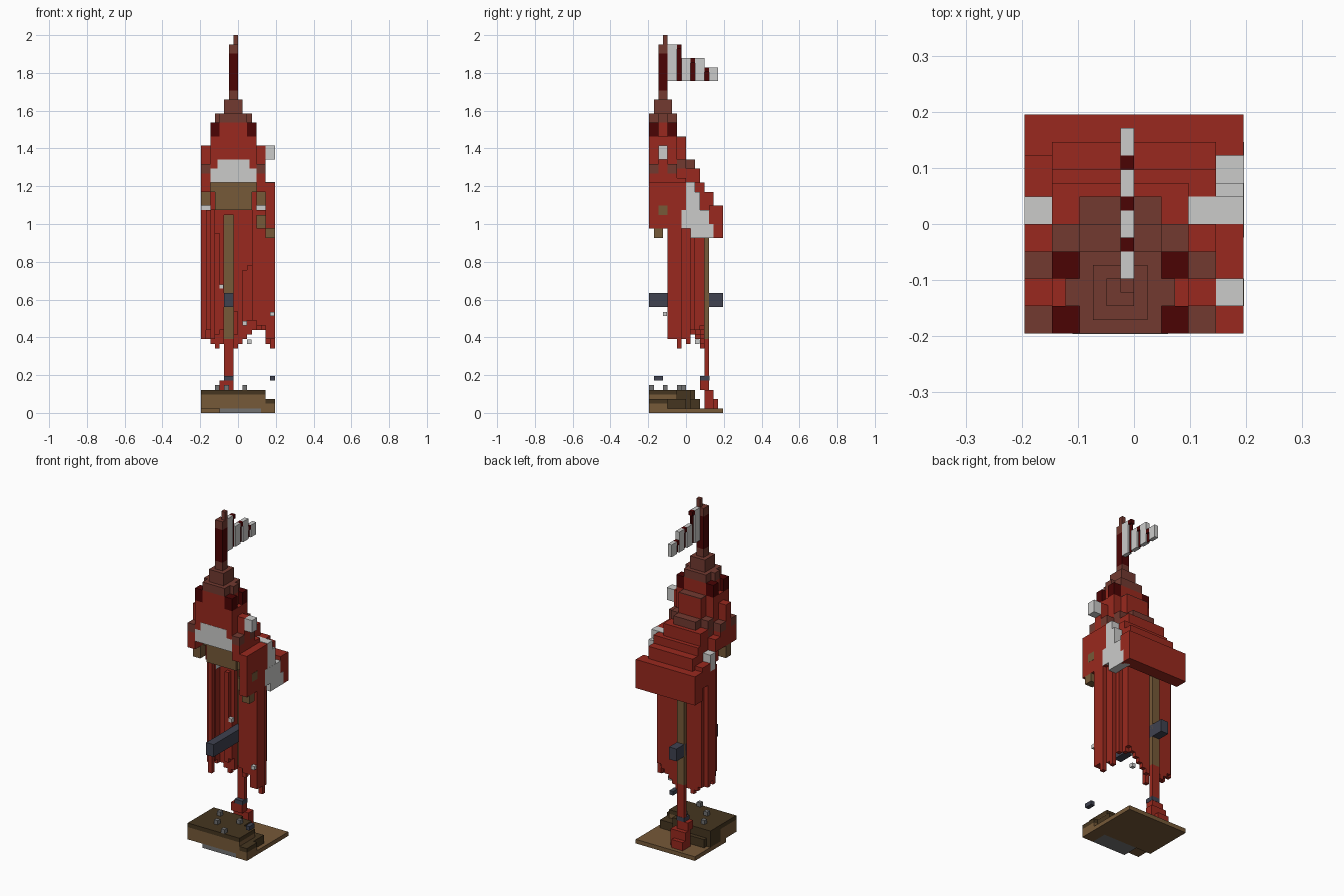
import bpy
import bmesh
import random

random.seed(4)
UNIT = 2 / 82          # one cube of the blocky grid
WIDTH = 16             # footprint in cubes
HOOD_AXIS = 7          # the hood is mirrored about this column

if "Cube" in bpy.data.objects:
    bpy.data.objects.remove(bpy.data.objects["Cube"], do_unlink=True)


def material(name, r, g, b):
    mat = bpy.data.materials.new(name)
    mat.use_nodes = True
    mat.diffuse_color = (r, g, b, 1)
    mat.node_tree.nodes["Principled BSDF"].inputs["Base Color"].default_value = (r, g, b, 1)
    return mat


red = material("cloth red", .32, .022, .013)
dark_red = material("dark red", .07, .001, .001)
maroon = material("maroon brown", .17, .042, .03)
wood = material("wood brown", .18, .1, .04)
earth = material("dark earth", .06, .036, .014)
pale = material("pale grey", .6, .6, .59)
stone = material("stone grey", .17, .17, .17)
steel = material("blue steel", .05, .054, .08)


def add_cuboid(bm, x, y, z):
    corners = [bm.verts.new(((i - WIDTH / 2) * UNIT, (j - WIDTH / 2) * UNIT, k * UNIT))
               for k in z for j in y for i in x]
    for face in ("0231", "4576", "0154", "2673", "0462", "1375"):
        bm.faces.new([corners[int(c)] for c in face])


def finish(name, mat, bm):
    bmesh.ops.recalc_face_normals(bm, faces=bm.faces)
    mesh = bpy.data.meshes.new(name)
    bm.to_mesh(mesh)
    bm.free()
    mesh.materials.append(mat)
    bpy.context.collection.objects.link(bpy.data.objects.new(name, mesh))


def block(name, mat, x, y, z, mirror=False):
    bm = bmesh.new()
    add_cuboid(bm, x, y, z)
    if mirror:
        add_cuboid(bm, (2 * HOOD_AXIS - x[1], 2 * HOOD_AXIS - x[0]), y, z)
    finish(name, mat, bm)


# Ground plate and earth mound, deeper on one side
block("ground_plate", wood, x=(0, 16), y=(4, 16), z=(0, 1))
block("ground_corner", wood, x=(13, 16), y=(0, 4), z=(0, 1))
block("ground_stone", stone, x=(4, 13), y=(0, 4), z=(0, 1))
block("mound", wood, x=(0, 14), y=(0, 6), z=(1, 4))
block("mound_top", earth, x=(0, 14), y=(0, 6), z=(4, 5))
block("mound_rear", earth, x=(0, 11), y=(6, 9), z=(1, 5))
block("mound_back", earth, x=(0, 8), y=(9, 10), z=(1, 5))
block("mound_low_step", earth, x=(1, 10), y=(9, 11), z=(1, 3))
block("mound_shoulder", wood, x=(14, 16), y=(0, 4), z=(1, 2))
block("mound_shoulder_top", earth, x=(14, 16), y=(0, 4), z=(2, 3))
block("mound_side_step", earth, x=(11, 15), y=(4, 8), z=(1, 3))
for px, py in ((9, 0), (9, 6), (5, 3), (3, 7)):
    block("pebble", stone, x=(px, px + 1), y=(py, py + 1), z=(5, 6))

# Foot, leg and back pole
block("foot", red, x=(4, 8), y=(12, 14), z=(1, 5))
block("toe", red, x=(4, 7), y=(14, 15), z=(1, 3))
block("ankle", red, x=(4, 7), y=(11, 13), z=(5, 7))
block("leg", red, x=(5, 7), y=(12, 13), z=(5, 16))
block("ankle_band", steel, x=(4.95, 7.05), y=(11, 13.05), z=(7, 8))
block("back_pole", wood, x=(5, 7), y=(12, 13), z=(16, 44))
block("cross_bar", steel, x=(5, 7), y=(0, 16), z=(23, 26))
block("loose_stud", steel, x=(15, 16), y=(1, 3), z=(7, 8))


# Ragged cloak: a shell of columns with uneven hems, open at the front
FRONT, BACK = 4, 11


def inside(i, j):
    middle = 8 - .8 * max(0, i - 11) + .5 * max(0, 2 - i)
    return ((i - 7.5) / 8.2) ** 2 + ((j - middle) / 4.6) ** 2 <= 1


cloak = bmesh.new()
for i in range(WIDTH):
    for j in range(FRONT, BACK + 1):
        edge = inside(i, j) and not all(
            inside(i + a, j + b) and FRONT < j < BACK
            for a, b in ((1, 0), (-1, 0), (0, 1), (0, -1)))
        opening = i in (5, 6) or (2 < i < 11 and j < 8)
        if not edge or opening:
            continue
        hem = random.choice((14, 14, 15, 16))
        if i in (0, 1, 9, 10):
            hem += 2
        elif i in (11, 12, 13):
            hem += 4
        add_cuboid(cloak, (i, i + 1), (j, j + 1), (hem, 44))
        # inner folds on the back columns
        if j == BACK and random.random() < .5:
            add_cuboid(cloak, (i, i + 1), (j - 1, j), (hem + 3, random.randint(22, 40)))
finish("cloak", red, cloak)
for px, py, pz in ((4, 10, 27), (9, 9, 19), (15, 3, 21), (10, 10, 15)):
    block("cloak_speck", pale, x=(px, px + .9), y=(py, py + .9), z=(pz, pz + .9))

# Torso, chest and face opening
block("torso", red, x=(2, 12), y=(4, 11), z=(44, 53))
block("chest_upper", wood, x=(2, 12), y=(3, 5), z=(48, 50))
block("chest_lower", wood, x=(3, 11), y=(3, 5), z=(44, 48))
block("face", pale, x=(2, 12), y=(0, 6), z=(50, 53))
block("face_upper", pale, x=(3.5, 10.5), y=(-.05, 1), z=(53, 55))

# Hood with its raised back and corner blocks
block("hood", red, x=(2, 12), y=(0, 6), z=(53, 60))
block("hood_back", red, x=(4, 10), y=(6, 8), z=(53, 59.8))
block("hood_back_trim", maroon, x=(4, 10), y=(6, 8), z=(59.8, 60))
block("hood_back_corner", maroon, x=(2, 4), y=(6, 8), z=(50, 55), mirror=True)
block("hood_crown", red, x=(4, 10), y=(0, 6), z=(60, 63))
block("hood_crown_wings", red, x=(3, 11), y=(2, 4), z=(60, 63))
block("hood_corner_front", dark_red, x=(2, 4), y=(0, 2), z=(60, 63), mirror=True)
block("hood_corner_back", dark_red, x=(2, 4), y=(4, 6), z=(60, 63), mirror=True)

# Hood sleeves, hands and cuffs on both sides
block("hood_sleeve", red, x=(0, 2), y=(0, 8), z=(48, 51), mirror=True)
block("sleeve_ridge", red, x=(0, 2), y=(2, 4), z=(51, 58), mirror=True)
for start in (0, 4):
    block("sleeve_step", red, x=(0, 2), y=(start, start + 2), z=(51, 52), mirror=True)
    block("sleeve_trim", maroon, x=(0, 2), y=(start, start + 2), z=(52, 54), mirror=True)
block("hood_hand", wood, x=(0, 2), y=(2, 4), z=(45, 48), mirror=True)
block("cuff", pale, x=(0, 2), y=(8, 10), z=(40, 48), mirror=True)
block("shoulder_cube", pale, x=(14, 16), y=(2, 4), z=(55, 58))

# Stepped cap, spike and tip
block("cap_low", maroon, x=(4, 10), y=(0, 6), z=(63, 65))
block("cap_low_wings", maroon, x=(3, 11), y=(2, 4), z=(63, 65))
block("cap_high", maroon, x=(5, 9), y=(1, 5), z=(65, 68))
block("spike_foot", maroon, x=(6, 8), y=(2, 4), z=(68, 70))
block("spike", dark_red, x=(6, 8), y=(2, 4), z=(70, 78))
block("spike_head", maroon, x=(6, 8), y=(2, 4), z=(78, 80))
block("spike_tip", maroon, x=(7, 8), y=(3, 4), z=(80, 82))

# Pennant: pale panels with recessed dark stripes capped at the top
start = 4
for panel_top, stripe_top in ((80, 80), (77, 77), (77, 75), (75, None)):
    block("pennant_panel", pale, x=(7, 8), y=(start, start + 2), z=(72, panel_top))
    start += 2
    if stripe_top:
        block("pennant_stripe", dark_red, x=(7.4, 7.6), y=(start, start + 1),
              z=(72, stripe_top))
        block("pennant_cap", dark_red, x=(7, 8), y=(start, start + 1),
              z=(stripe_top - 1, stripe_top))
        start += 1

# Mantle stepping down over the back
block("mantle_collar", red, x=(3, 11), y=(8, 10), z=(48, 51))
block("mantle_collar_trim", maroon, x=(4, 10), y=(8, 10), z=(51, 55))
block("mantle_upper", red, x=(2, 14), y=(8, 12), z=(44, 50))
block("mantle_middle", red, x=(2, 14), y=(11, 14), z=(43, 48))
block("mantle_hem", red, x=(0, 16), y=(13, 16), z=(38, 45))
block("mantle_side", red, x=(0, 2), y=(10, 13), z=(41, 46), mirror=True)

# Outer sleeve with its hand, button and pale patch
block("outer_sleeve", red, x=(14, 16), y=(0, 8), z=(40, 50))
block("outer_hand", wood, x=(14, 16), y=(1, 3), z=(38, 40))
block("sleeve_button", wood, x=(15, 16.05), y=(2, 4), z=(43, 45))
block("inner_hand", wood, x=(12, 14), y=(2, 4), z=(40, 43))
block("patch_low", pale, x=(14, 16.05), y=(9, 14), z=(38, 41))
block("patch_middle", pale, x=(14, 16.05), y=(7, 13), z=(40, 44))
block("patch_high", pale, x=(14, 16), y=(8, 11), z=(44, 48))
block("patch_top", pale, x=(12, 16), y=(8, 10), z=(48, 50.1))
